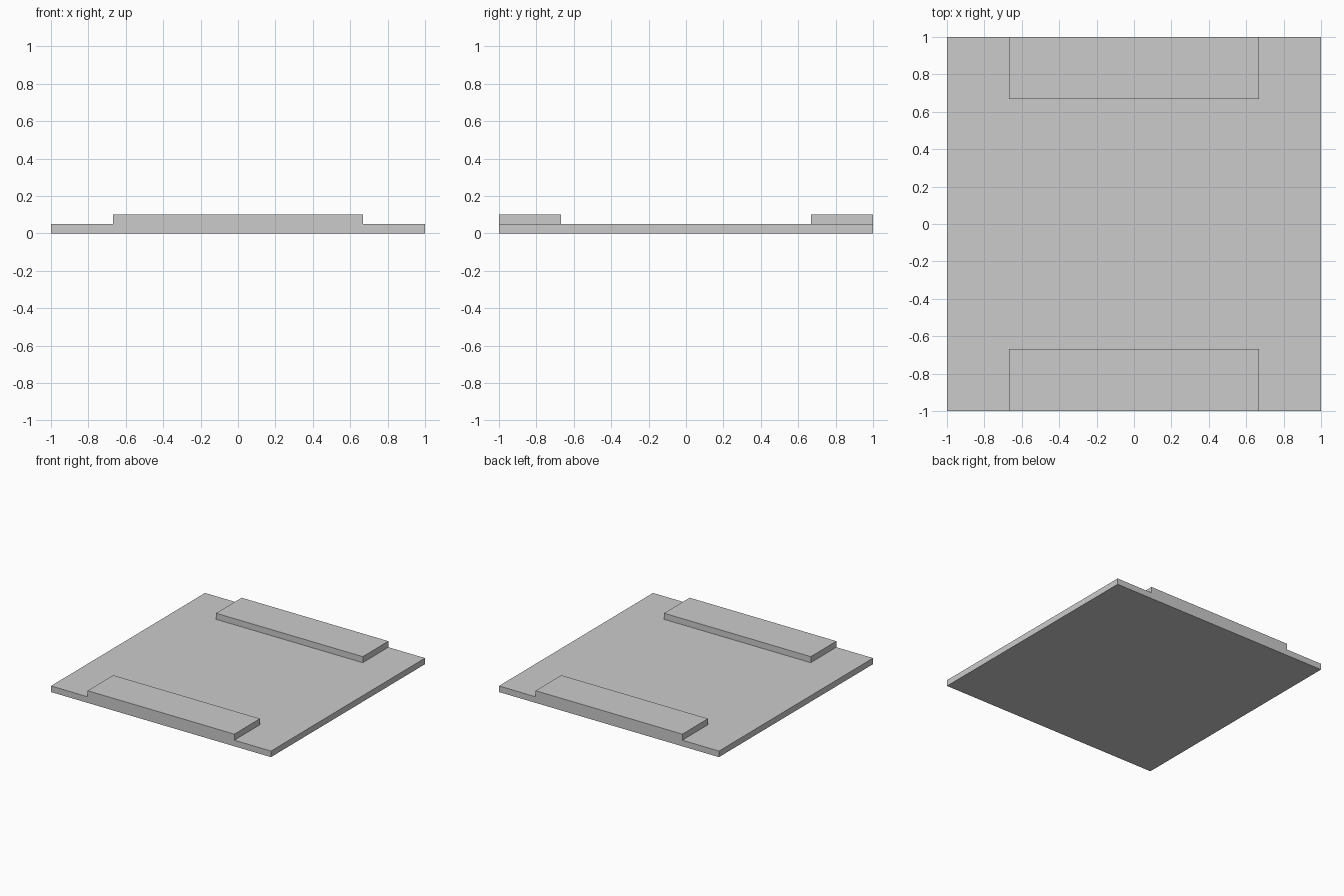
import bpy, bmesh

if "Cube" in bpy.data.objects:
    bpy.data.objects.remove(bpy.data.objects["Cube"])

T = 0.05  # plate thickness and rail height

bm = bmesh.new()

# Square plate split into thirds, thickened upward
bmesh.ops.create_grid(bm, x_segments=3, y_segments=3, size=1.0)
bottom = bm.faces[:]
ret = bmesh.ops.extrude_face_region(bm, geom=bottom, use_keep_orig=True)
verts = [g for g in ret["geom"] if isinstance(g, bmesh.types.BMVert)]
bmesh.ops.translate(bm, verts=verts, vec=(0, 0, T))
bm.normal_update()

# Raised rails: middle third of the front and back edges,
# reduced to a shallow strip flush with the outer edge
top = [f for f in bm.faces if all(v.co.z > T / 2 for v in f.verts)]
rails = [f for f in top
         if abs(f.calc_center_median().x) < 0.1 and abs(f.calc_center_median().y) > 0.5]

# Widen the middle column to x = +-0.667 and keep rows at y = +-0.667
for v in bm.verts:
    if abs(v.co.x) < 0.9:
        v.co.x = 0.667 if v.co.x > 0 else -0.667
    if abs(v.co.y) < 0.9:
        v.co.y = 0.667 if v.co.y > 0 else -0.667

ret = bmesh.ops.extrude_discrete_faces(bm, faces=rails)
for f in ret["faces"]:
    bmesh.ops.translate(bm, verts=f.verts[:], vec=(0, 0, T))

bmesh.ops.recalc_face_normals(bm, faces=bm.faces[:])
mesh = bpy.data.meshes.new("plate_with_rails")
bm.to_mesh(mesh)
bm.free()
obj = bpy.data.objects.new("plate_with_rails", mesh)
bpy.context.collection.objects.link(obj)
